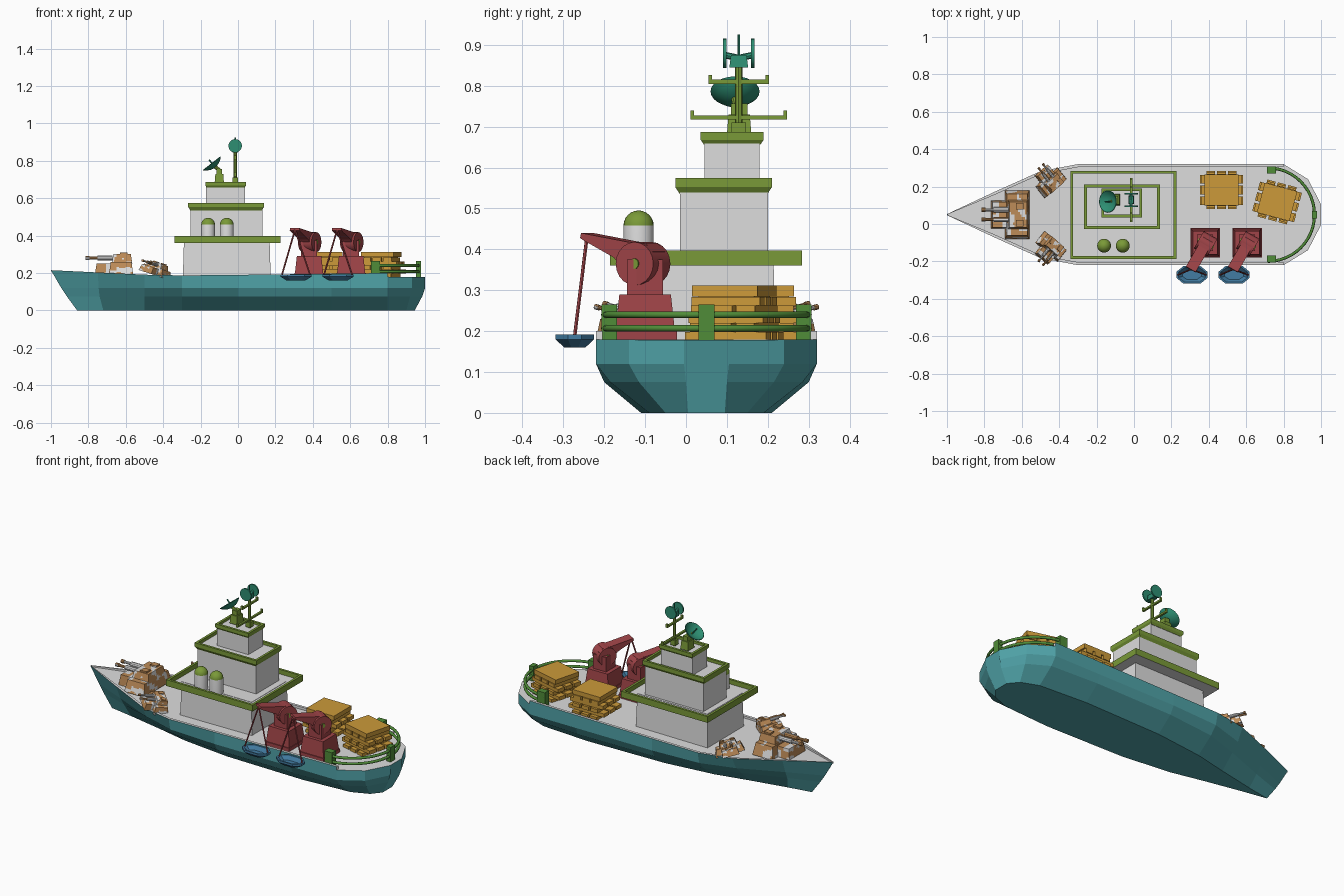
import bpy, bmesh, math
from mathutils import Vector, Matrix, noise

if "Cube" in bpy.data.objects:
    bpy.data.objects.remove(bpy.data.objects["Cube"])

def lin(c):
    c /= 255
    return c / 12.92 if c <= 0.04045 else ((c + 0.055) / 1.055) ** 2.4

def material(name, rgb):
    m = bpy.data.materials.new(name)
    m.diffuse_color = (*[lin(c) for c in rgb], 1)
    m.use_nodes = True
    m.node_tree.nodes["Principled BSDF"].inputs["Base Color"].default_value = m.diffuse_color
    return m

TEAL = material("hull_teal", (80, 163, 168))
GREY = material("light_grey", (221, 221, 221))
OLIVE = material("olive_green", (122, 154, 56))
RED = material("crane_red", (160, 68, 72))
AMBER = material("crate_amber", (204, 154, 58))
GREEN = material("rail_green", (80, 140, 56))
DISH = material("radar_green", (45, 142, 114))
BLUE = material("boat_blue", (66, 124, 162))
BROWN = material("camo_brown", (190, 140, 88))

def finish(name, bm, mats, smooth=False):
    bmesh.ops.remove_doubles(bm, verts=bm.verts, dist=1e-5)
    bmesh.ops.recalc_face_normals(bm, faces=bm.faces)
    me = bpy.data.meshes.new(name)
    bm.to_mesh(me)
    bm.free()
    ob = bpy.data.objects.new(name, me)
    bpy.context.collection.objects.link(ob)
    for m in mats:
        me.materials.append(m)
    if smooth:
        bpy.ops.object.select_all(action='DESELECT')
        ob.select_set(True)
        bpy.context.view_layer.objects.active = ob
        bpy.ops.object.shade_smooth_by_angle(angle=math.radians(35))
    return ob

def loft(name, rings, mats, rule=lambda i, j: 0, caps=(0, 0), smooth=False):
    """Skin closed rings; rule gives the material for ring i, side j."""
    bm = bmesh.new()
    vs = [[bm.verts.new(p) for p in r] for r in rings]
    n = len(rings[0])
    for i in range(len(vs) - 1):
        for j in range(n):
            k = (j + 1) % n
            f = bm.faces.new((vs[i][j], vs[i][k], vs[i + 1][k], vs[i + 1][j]))
            f.material_index = rule(i, j)
    for r, m in ((vs[0], caps[0]), (vs[-1], caps[1])):
        bm.faces.new(r).material_index = m
    return finish(name, bm, mats, smooth)

def rect(x0, x1, y0, y1, z, d=0):
    return [(x0 + d, y0 + d, z), (x1 - d, y0 + d, z), (x1 - d, y1 - d, z), (x0 + d, y1 - d, z)]

def box(name, c, s, mat, rot=0, taper=0):
    x, y, z = (v / 2 for v in s)
    ob = loft(name, [rect(-x, x, -y, y, -z), rect(-x, x, -y, y, z, taper)], [mat])
    ob.data.transform(Matrix.Translation(c) @ Matrix.Rotation(rot, 4, 'Z'))
    return ob

def rod(name, a, b, r, mat, n=12, r2=None):
    a, b = Vector(a), Vector(b)
    q = (b - a).to_track_quat('Z', 'Y')
    def ring(c, rr):
        return [c + q @ Vector((rr * math.cos(t * math.tau / n), rr * math.sin(t * math.tau / n), 0)) for t in range(n)]
    return loft(name, [ring(a, r), ring(b, r if r2 is None else r2)], [mat], smooth=n > 6)

# Hull: stations of (x, half width) at keel, chine, upper and top, then top height and bulwark height
CY = 0.05
stations = [
    ((-.86, 0), (-.915, 0), (-.945, 0), (-1, .003), .215, .008),
    ((-.72, .025), (-.74, .06), (-.745, .085), (-.75, .12), .203, .012),
    ((-.5, .07), (-.5, .15), (-.5, .195), (-.5, .232), .191, .012),
    ((-.3, .115), (-.3, .215), (-.3, .255), (-.3, .27), .187, .012),
    ((0, .15), (0, .245), (0, .27), (0, .27), .19, .013),
    ((.5, .16), (.5, .25), (.5, .27), (.5, .27), .196, .016),
    ((.8, .14), (.8, .235), (.8, .27), (.8, .27), .2, .02),
    ((.8, .14), (.8, .235), (.8, .27), (.8, .27), .18, 0),
    ((.9, .1), (.92, .165), (.93, .19), (.93, .19), .179, 0),
    ((.945, .045), (.985, .05), (1, .055), (1, .055), .178, 0)]
rings = []
for k, c, u, t, zt, drop in stations:
    inner = max(t[1] - .016, 0)
    half = [(t[0], inner, zt - drop), (t[0], inner, zt), (*t, zt), (*u, .12), (*c, .075), (*k, 0)]
    rings.append([(x, CY + h, z) for x, h, z in half] + [(x, CY - h, z) for x, h, z in reversed(half)])
loft("hull", rings, [TEAL, GREY], lambda i, j: int(j in (0, 1, 9, 10, 11)))

# Superstructure: three grey blocks, each under a parapet platform
for name, r, z0, z1, d in (("lower", (-.295, .175, -.12, .22), .17, .372, .006),
                           ("middle", (-.255, .13, -.015, .2), .368, .548, 0),
                           ("upper", (-.17, .037, .045, .18), .545, .665, 0)):
    loft(name + "_cabin", [rect(*r, z0), rect(*r, z1, d)], [GREY])
for name, r, z0, zm, z1, d in (("lower", (-.34, .226, -.186, .284), .36, .365, .397, 0),
                               ("middle", (-.266, .138, -.026, .21), .535, .552, .575, .011),
                               ("upper", (-.175, .043, .036, .19), .656, .668, .687, .008)):
    loft(name + "_parapet", [rect(*r, z0, d), rect(*r, zm), rect(*r, z1), rect(*r, z1, .014), rect(*r, zm + .005, .014)],
         [OLIVE, GREY], caps=(1, 1))

def revolve(name, profile, mats, rule, matrix, n=24):
    rs = [[(r * math.cos(t * math.tau / n), r * math.sin(t * math.tau / n), z) for t in range(n)] for r, z in profile]
    ob = loft(name, rs, mats, rule, (0, len(mats) - 1), True)
    ob.data.transform(matrix)

# Domed tanks on the lower platform
dome = [(.037, .365), (.037, .458)] + [(.037 * math.cos(a * math.pi / 12), .458 + .037 * math.sin(a * math.pi / 12)) for a in (1, 2, 3, 4, 5, 5.8)]
for i, x in enumerate((-.16, -.06)):
    revolve(f"dome_{i}", dome, [GREY, OLIVE], lambda i, j: int(i > 0), Matrix.Translation((x, -.116, 0)))

# Tilted dish with its stand
bowl = [(.002, -.024), (.025, -.02), (.045, -.01), (.06, .004), (.057, .006), (.043, -.006), (.024, -.015), (.002, -.018)]
revolve("dish", bowl, [DISH], lambda i, j: 0,
        Matrix.Translation((-.137, .12, .783)) @ Matrix.Rotation(math.radians(-38), 4, 'Y'))
rod("dish_feed", (-.125, .12, .768), (-.155, .12, .806), .004, DISH, 8)
box("dish_stand", (-.1, .13, .705), (.05, .06, .05), OLIVE, taper=.004)
box("dish_post", (-.1, .13, .742), (.03, .04, .03), OLIVE)
rod("dish_arm", (-.1, .125, .75), (-.125, .12, .77), .01, OLIVE, 8)

# Mast, yards and twin radar discs
MX, MY = -.015, .129
rod("mast", (MX, MY, .67), (MX, MY, .86), .009, OLIVE, 8)
rod("mast_spike", (MX, MY, .85), (MX, MY, .925), .003, DISH, 6)
box("mast_foot", (MX, MY, .695), (.03, .035, .03), OLIVE)
for i, (z, h) in enumerate(((.722, .118), (.81, .074))):
    box(f"yard_{i}", (MX, MY, z), (.012, 2 * h, .01), OLIVE)
    for s in (-1, 1):
        box(f"yard_tip_{i}", (MX, MY + s * (h - .004), z + .007), (.012, .008, .02), OLIVE)
box("radar_hub", (MX, MY, .86), (.03, .046, .03), DISH, taper=.004)
for s in (-1, 1):
    rod("radar_axle", (MX, MY, .868), (MX, MY + s * .034, .875), .008, DISH, 8)
    rod("radar_disc", (MX, MY + s * .03, .88), (MX, MY + s * .038, .88), .036, DISH, 20)

# Cranes with slung boats
def crane(i, x):
    box(f"crane_base_{i}", (x, -.1, .235), (.155, .15, .11), RED, taper=.012)
    box(f"crane_foot_{i}", (x, -.1, .19), (.158, .156, .02), RED)
    box(f"crane_post_{i}", (x, -.1, .33), (.085, .088, .09), RED)
    # Jib profile, turned outboard
    prof = [(-.045, .345), (.03, .35), (.06, .38), (.145, .422), (.155, .428), (.152, .44), (.02, .418), (-.03, .415), (-.05, .395)]
    jib = loft(f"crane_jib_{i}", [[(u, w, z) for u, z in prof] for w in (-.03, .03)], [RED])
    jib.data.transform(Matrix.Translation((x, -.11, 0)) @ Matrix.Rotation(math.radians(240), 4, 'Z'))
    c, axis = Vector((x + .003, -.105, .365)), Vector((.866, -.5, 0))
    rod(f"crane_drum_{i}", c - axis * .042, c + axis * .042, .053, RED, 20)
    rod(f"crane_pin_{i}", c - axis * .046, c + axis * .046, .013, OLIVE, 12)
    bx, by = x - .07, -.272
    tip = (x - .075, -.242, .432)
    for s in (-1, 1):
        rod(f"sling_{i}", tip, (bx + s * .075, by, .19), .0045, RED, 6)
    def oval(a, b, z):
        return [(bx + a * p, by + b * q, z) for p, q in
                ((1, .35), (.55, 1), (-.55, 1), (-1, .35), (-1, -.35), (-.55, -1), (.55, -1), (1, -.35))]
    loft(f"boat_{i}", [oval(.05, .026, .16), oval(.083, .047, .18), oval(.083, .047, .192),
                       oval(.073, .039, .192), oval(.05, .024, .17)], [BLUE])

for i, x in enumerate((.38, .605)):
    crane(i, x)

# Stacked pallets of crossed planks
def pallet(i, x, y, rot):
    R = Matrix.Translation((x, y, 0)) @ Matrix.Rotation(rot, 4, 'Z')
    for k in range(5):
        z, L = .187 + k * .0215, .24 - .008 * k
        for s in (-1, 0, 1):
            o = s * .058
            c, d = ((0, o, z), (L, .046, .0215)) if k % 2 else ((o, 0, z), (.046, L - .035, .0215))
            box(f"plank_{i}", R @ Vector(c), d, AMBER, rot)
    box(f"crate_{i}", R @ Vector((0, 0, .245)), (.15, .14, .09), AMBER, rot)
    box(f"crate_top_{i}", R @ Vector((0, 0, .298)), (.18, .165, .026), AMBER, rot)

pallet(0, .468, .182, 0)
pallet(1, .765, .118, math.radians(-15))

# Stern railing
for i, z in enumerate((.207, .24)):
    cu = bpy.data.curves.new(f"rail_{i}", 'CURVE')
    cu.dimensions, cu.bevel_depth, cu.bevel_resolution, cu.use_fill_caps = '3D', .008, 2, True
    sp = cu.splines.new('POLY')
    sp.points.add(24)
    for k, p in enumerate(sp.points):
        a = -math.pi / 2 + math.pi * k / 24
        p.co = (.715 + .25 * math.cos(a), CY + .25 * math.sin(a), z, 1)
    ob = bpy.data.objects.new(f"stern_rail_{i}", cu)
    bpy.context.collection.objects.link(ob)
    cu.materials.append(GREEN)
    bpy.ops.object.select_all(action='DESELECT')
    ob.select_set(True)
    bpy.context.view_layer.objects.active = ob
    bpy.ops.object.convert(target='MESH')
for s in (-1, 1):
    box("rail_post", (.735, CY + s * .238, .222), (.05, .038, .087), GREEN)
box("rail_post", (.965, CY, .222), (.028, .04, .087), GREEN)

# Camouflaged guns, facing the bow
def gun(name, loc, scale, yaw, pitch):
    bm = bmesh.new()
    for c, s, t in (((-.03, 0, .03), (.19, .15, .06), .9), ((.015, 0, .034), (.13, .26, .068), .85),
                    ((.02, 0, .084), (.11, .16, .05), .85), ((.03, .045, .112), (.04, .035, .012), 1),
                    ((.03, -.045, .112), (.04, .035, .012), 1)):
        vs = bmesh.ops.create_cube(bm, size=1)["verts"]
        for v in vs:
            k = t if v.co.z > 0 else 1
            v.co = Vector((v.co.x * s[0] * k, v.co.y * s[1] * k, v.co.z * s[2])) + Vector(c)
    bmesh.ops.subdivide_edges(bm, edges=bm.edges, cuts=9, use_grid_fill=True)
    for y in (-.026, .026):
        for x0, x1, r in ((-.175, -.03, .008), (-.11, -.03, .014), (-.175, -.155, .011)):
            m = Matrix.Translation(((x0 + x1) / 2, y, .088)) @ Matrix.Rotation(math.pi / 2, 4, 'Y')
            bmesh.ops.create_cone(bm, cap_ends=True, segments=10, radius1=r, radius2=r, depth=x1 - x0, matrix=m)
    for f in bm.faces:
        f.material_index = int(noise.noise(f.calc_center_median() * 22 + Vector((3.3, 1.7, 5.1))) > .12)
    ob = finish(name, bm, [BROWN, GREY])
    ob.data.transform(Matrix.Translation(loc) @ Matrix.Rotation(pitch, 4, 'Y') @ Matrix.Rotation(yaw, 4, 'Z')
                      @ Matrix.Scale(scale, 4))

gun("main_gun", (-.64, CY, .192), 1, 0, 0)
for s in (-1, 1):
    gun("side_gun", (-.45, CY + s * .178, .19), .62, -s * math.radians(50), math.radians(18))
